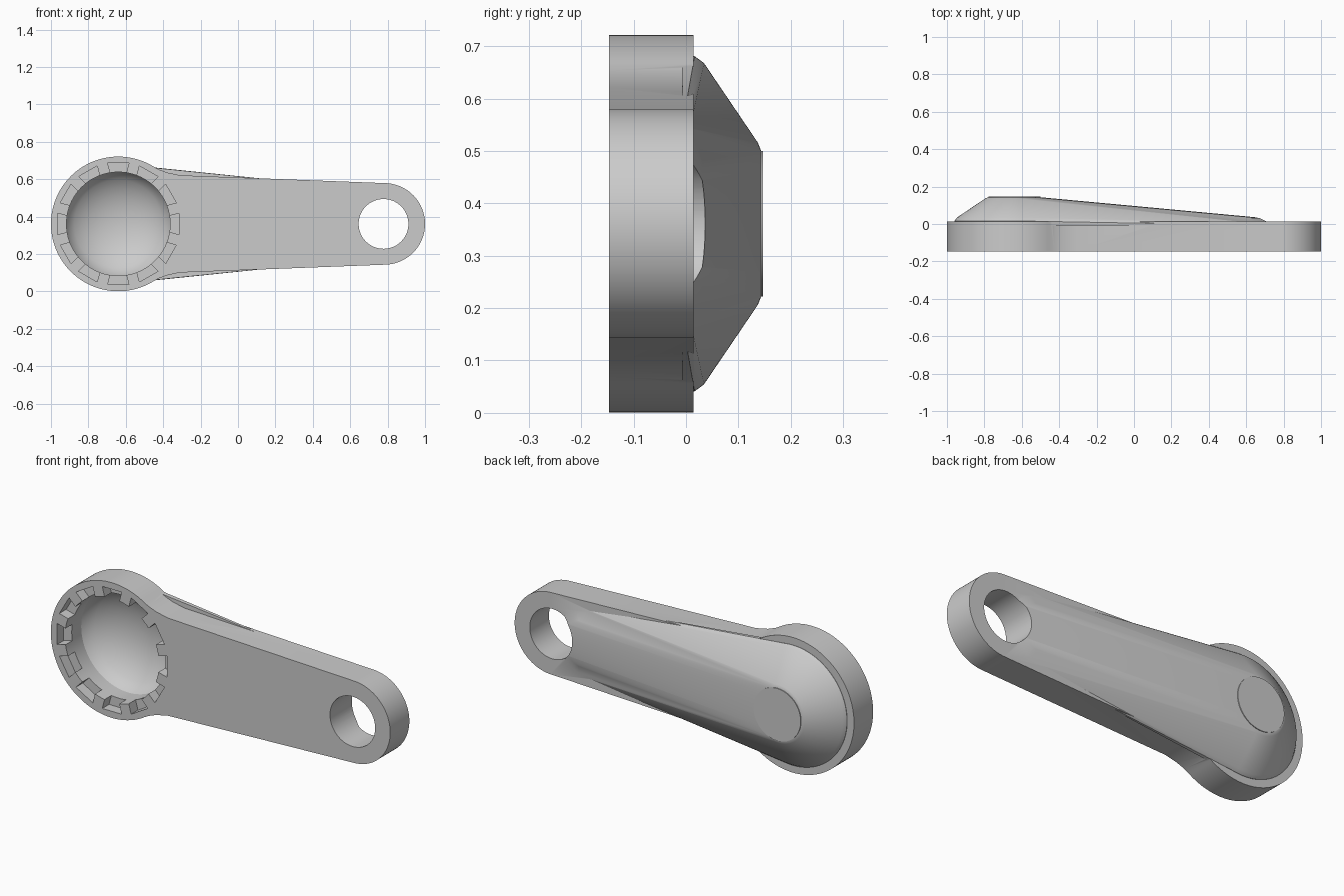
import bpy, bmesh
from math import sin, cos, pi, radians

if "Cube" in bpy.data.objects:
    bpy.data.objects.remove(bpy.data.objects["Cube"])

ZC = 0.361            # centre line height
HUB, EYE = -0.64, 0.782
FRONT, BACK = -0.147, 0.014


def new_object(name, bm):
    bmesh.ops.recalc_face_normals(bm, faces=bm.faces)
    mesh = bpy.data.meshes.new(name)
    bm.to_mesh(mesh)
    bm.free()
    obj = bpy.data.objects.new(name, mesh)
    bpy.context.collection.objects.link(obj)
    return obj


def arc(cx, r, a0, a1, n):
    return [(cx + r * cos(radians(a0 + (a1 - a0) * i / n)),
             ZC + r * sin(radians(a0 + (a1 - a0) * i / n))) for i in range(n + 1)]


def prism(name, pts, y0, y1):
    bm = bmesh.new()
    face = bm.faces.new([bm.verts.new((x, y0, z)) for x, z in pts])
    ext = bmesh.ops.extrude_face_region(bm, geom=[face])
    for v in ext["geom"]:
        if isinstance(v, bmesh.types.BMVert):
            v.co.y = y1
    return new_object(name, bm)


def hull(name, discs, n=96):
    bm = bmesh.new()
    for cx, r, y in discs:
        for i in range(n):
            a = 2 * pi * i / n
            bm.verts.new((cx + r * cos(a), y, ZC + r * sin(a)))
    res = bmesh.ops.convex_hull(bm, input=bm.verts)
    junk = {v for k in ("geom_interior", "geom_unused") for v in res[k]
            if isinstance(v, bmesh.types.BMVert)}
    bmesh.ops.delete(bm, geom=list(junk), context='VERTS')
    bmesh.ops.dissolve_limit(bm, angle_limit=radians(0.2),
                             verts=bm.verts, edges=bm.edges)
    return new_object(name, bm)


def revolve(name, profile, n=96):
    bm = bmesh.new()
    rings = [[bm.verts.new((HUB + r * cos(2 * pi * i / n), y, ZC + r * sin(2 * pi * i / n)))
              for i in range(n)] for r, y in profile]
    for a, b in zip(rings, rings[1:]):
        for i in range(n):
            j = (i + 1) % n
            bm.faces.new((a[i], a[j], b[j], b[i]))
    bm.faces.new(rings[0])
    bm.faces.new(rings[-1])
    return new_object(name, bm)


def combine(target, other, op):
    mod = target.modifiers.new(op.lower(), 'BOOLEAN')
    mod.operation, mod.solver, mod.object = op, 'EXACT', other
    bpy.context.view_layer.objects.active = target
    bpy.ops.object.modifier_apply(modifier=mod.name)
    bpy.data.objects.remove(other)


# flat lever plate: round hub, flared neck, tapered arm, round eye
neck = [(-0.425, 0.292), (-0.38, 0.275), (-0.31, 0.26)]
outline = (arc(HUB, 0.36, 58, 302, 96)
           + [(x, ZC - h) for x, h in neck]
           + arc(EYE, 0.218, -88, 88, 64)
           + [(x, ZC + h) for x, h in reversed(neck)])
lever = prism("lever_handle", outline, FRONT, BACK)

# raised back: cone over the hub sloping down toward the eye
back = hull("sloped_back", [
    (HUB, 0.318, -0.008), (HUB, 0.32, 0.016), (HUB, 0.307, 0.034),
    (HUB, 0.155, 0.137), (HUB, 0.14, 0.143),
    (0.58, 0.195, -0.006), (0.58, 0.185, 0.008), (0.58, 0.125, 0.031)])
combine(lever, back, 'UNION')

# small flat cap on the cone
combine(lever, prism("end_cap", arc(HUB, 0.139, 0, 357.5, 143), 0.12, 0.147), 'UNION')

# hollow inside of the hub
bowl = revolve("hub_hollow", [(0.277, -0.2), (0.277, -0.01), (0.262, 0.018), (0.235, 0.044),
                              (0.195, 0.071), (0.15, 0.092), (0.1, 0.107),
                              (0.05, 0.115), (0.01, 0.117)])
combine(lever, bowl, 'DIFFERENCE')

# eye hole
combine(lever, prism("eye_hole", arc(0.778, 0.133, 0, 355, 71), -0.3, 0.3), 'DIFFERENCE')

# ring of twelve grip notches around the hollow
bm = bmesh.new()
for k in range(12):
    a = k * pi / 6
    u, w = (cos(a), sin(a)), (-sin(a), cos(a))
    ends = []
    for y in (-0.2, -0.09):
        ends.append([bm.verts.new((HUB + r * u[0] + t * w[0], y, ZC + r * u[1] + t * w[1]))
                     for r, t in ((0.25, -0.037), (0.325, -0.057), (0.325, 0.057), (0.25, 0.037))])
    bm.faces.new(ends[0])
    bm.faces.new(ends[1])
    for i in range(4):
        j = (i + 1) % 4
        bm.faces.new((ends[0][i], ends[0][j], ends[1][j], ends[1][i]))
combine(lever, new_object("grip_notches", bm), 'DIFFERENCE')

# smooth surfaces with crisp edges
bpy.ops.object.select_all(action='DESELECT')
lever.select_set(True)
bpy.context.view_layer.objects.active = lever
bpy.ops.object.shade_smooth_by_angle(angle=radians(28))
